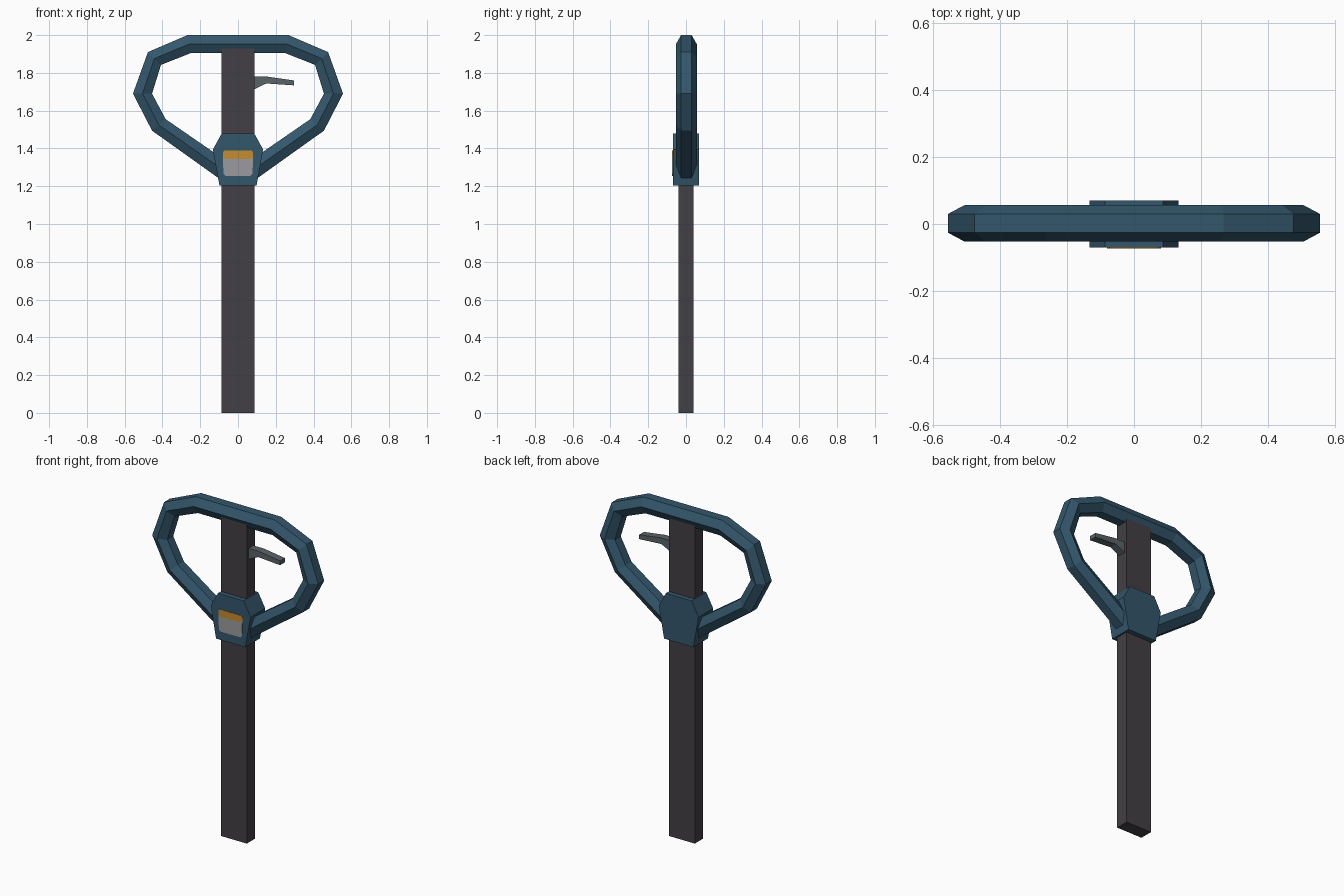
import bpy, bmesh

if "Cube" in bpy.data.objects:
    bpy.data.objects.remove(bpy.data.objects["Cube"])


def material(name, rgb):
    m = bpy.data.materials.new(name)
    m.diffuse_color = (*rgb, 1)
    m.use_nodes = True
    m.node_tree.nodes["Principled BSDF"].inputs["Base Color"].default_value = m.diffuse_color
    return m


TEAL = material("dark teal", (0.033, 0.095, 0.15))
CHARCOAL = material("charcoal", (0.055, 0.05, 0.058))
STEEL = material("steel grey", (0.105, 0.125, 0.135))
SILVER = material("light grey", (0.33, 0.33, 0.34))
AMBER = material("amber", (0.55, 0.27, 0.03))


def finish(bm, name, mat):
    bmesh.ops.recalc_face_normals(bm, faces=bm.faces)
    me = bpy.data.meshes.new(name)
    bm.to_mesh(me)
    bm.free()
    me.materials.append(mat)
    ob = bpy.data.objects.new(name, me)
    bpy.context.collection.objects.link(ob)
    return ob


def prism(name, outline, y0, y1, mat):
    """Extrude an x-z outline from y0 to y1."""
    bm = bmesh.new()
    face = bm.faces.new([bm.verts.new((x, y0, z)) for x, z in outline])
    ext = bmesh.ops.extrude_face_region(bm, geom=[face])
    for v in ext["geom"]:
        if isinstance(v, bmesh.types.BMVert):
            v.co.y = y1
    return finish(bm, name, mat)


def mirrored(half):
    """Close a right-hand outline with its mirror image."""
    return half + [(-x, z) for x, z in reversed(half)]


# Post
prism("post", mirrored([(0.087, 0.0), (0.087, 1.94)]), -0.04, 0.04, CHARCOAL)

# Loop handle: hexagonal section swept between outer and inner outlines
outer = [(0.085, 1.23), (0.455, 1.494), (0.556, 1.69), (0.477, 1.91), (0.267, 2.0)]
inner = [(0.035, 1.315), (0.383, 1.555), (0.455, 1.69), (0.408, 1.842), (0.25, 1.905)]
bm = bmesh.new()
rings = []
for (ox, oz), (ix, iz) in zip(mirrored(outer), mirrored(inner)):
    section = [(0, -0.028), (0, 0.028), (0.5, 0.055), (1, 0.028), (1, -0.028), (0.5, -0.055)]
    rings.append([bm.verts.new((ox + (ix - ox) * t, y + 0.002, oz + (iz - oz) * t))
                  for t, y in section])
for a, b in zip(rings, rings[1:]):
    for i in range(6):
        j = (i + 1) % 6
        bm.faces.new((a[i], a[j], b[j], b[i]))
bm.faces.new(rings[0])
bm.faces.new(rings[-1])
finish(bm, "loop_handle", TEAL)

# Hub that clamps the handle to the post
prism("hub", mirrored([(0.098, 1.203), (0.133, 1.394), (0.086, 1.48)]), -0.07, 0.07, TEAL)

# Display panel on the hub front
prism("panel_screen", mirrored([(0.066, 1.255), (0.077, 1.266), (0.08, 1.357), (0.068, 1.345)]),
      -0.073, -0.068, SILVER)
prism("panel_strip", mirrored([(0.068, 1.345), (0.08, 1.357), (0.08, 1.38), (0.073, 1.388)]),
      -0.073, -0.068, AMBER)

# Side lever
prism("lever", [(0.08, 1.71), (0.15, 1.744), (0.297, 1.734), (0.297, 1.76),
                (0.155, 1.78), (0.08, 1.78)], -0.022, 0.024, STEEL)
